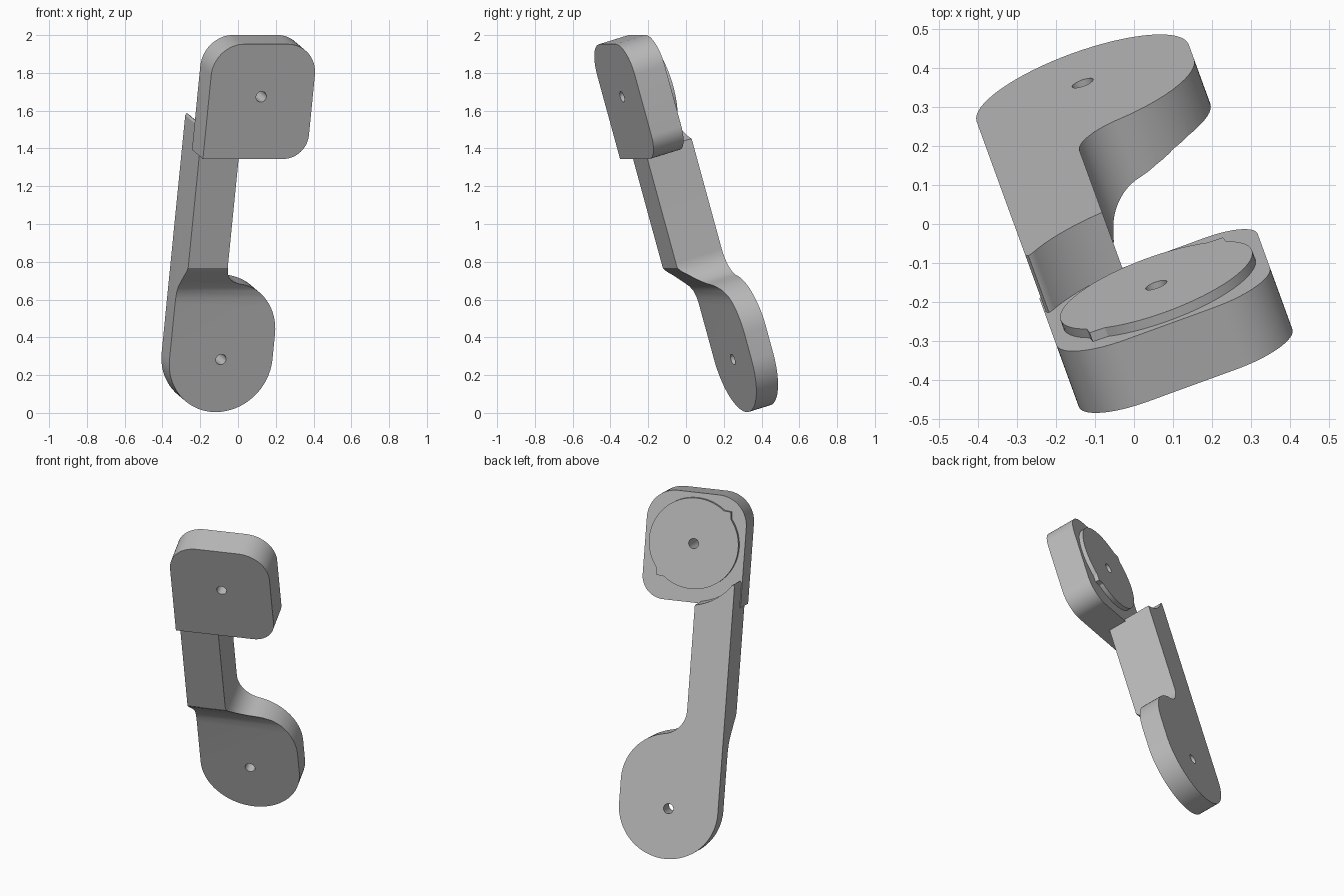
import bpy, bmesh
from math import radians, cos, sin, pi
from mathutils import Vector

cube = bpy.data.objects.get("Cube")
if cube:
    bpy.data.objects.remove(cube, do_unlink=True)

grey = bpy.data.materials.new("plain_grey")
grey.use_nodes = True
colour = (0.5, 0.5, 0.5, 1)
grey.diffuse_color = colour
grey.node_tree.nodes["Principled BSDF"].inputs["Base Color"].default_value = colour

TILT = (radians(16.2), 0, radians(20))   # whole bracket leans and turns
LOW, HIGH = 0.198, 1.7075                # hole heights along the bracket
HALF = 0.29                              # half width


def arc(cx, cz, r, start, end, steps=16):
    angles = [radians(start + (end - start) * i / steps) for i in range(steps + 1)]
    return [(cx + r * cos(t), cz + r * sin(t)) for t in angles]


def prism(name, outline, lo, hi, along="y"):
    """Extrude a closed outline along y (x, z outline) or x (y, z outline)."""
    bm = bmesh.new()
    place = (lambda p: (p[0], lo, p[1])) if along == "y" else (lambda p: (lo, p[0], p[1]))
    shift = Vector((0, hi - lo, 0)) if along == "y" else Vector((hi - lo, 0, 0))
    face = bm.faces.new([bm.verts.new(place(p)) for p in outline])
    new = bmesh.ops.extrude_face_region(bm, geom=[face])["geom"]
    bmesh.ops.translate(bm, vec=shift, verts=[v for v in new if isinstance(v, bmesh.types.BMVert)])
    bmesh.ops.recalc_face_normals(bm, faces=bm.faces)
    mesh = bpy.data.meshes.new(name)
    bm.to_mesh(mesh)
    bm.free()
    mesh.materials.append(grey)
    obj = bpy.data.objects.new(name, mesh)
    bpy.context.collection.objects.link(obj)
    return obj


def cut(obj, cutter):
    cutter.hide_render = True
    mod = obj.modifiers.new("cut", "BOOLEAN")
    mod.operation, mod.solver, mod.object = "DIFFERENCE", "EXACT", cutter
    bpy.context.view_layer.objects.active = obj
    bpy.ops.object.modifier_apply(modifier=mod.name)
    bpy.data.objects.remove(cutter, do_unlink=True)


def drill(obj, z):
    cut(obj, prism("hole_cutter", arc(0, z, 0.029, 0, 345, 23), 0, 0.6))


# Arm with rounded foot, inner fillet and scooped top
arm_outline = (
    arc(0, LOW, HALF, 180, 360, 32)
    + arc(0, 0.34, HALF, 0, 79.1)
    + arc(0.083, 0.772, 0.15, 259.1, 180)[1:]
    + arc(0, HIGH, 0.335, 258.5, 215)
    + [(-0.283, 1.52), (-HALF, 1.508)]
)
arm = prism("arm_and_foot", arm_outline, 0.19, 0.459)

# Thin the foot from the front with a curved step
step = [(0.05, -0.3), (0.332, -0.3), (0.332, 0.5), (0.330, 0.54), (0.322, 0.58),
        (0.306, 0.61), (0.28, 0.64), (0.235, 0.69), (0.205, 0.72), (0.185, 0.75), (0.05, 0.75)]
cut(arm, prism("step_cutter", step, -0.6, 0.6, "x"))
drill(arm, LOW)

# Head block, three rounded corners and one square
top, bottom, r, r2 = HIGH + HALF, 1.365, 0.17, 0.13
head_outline = (
    [(-0.294, bottom)]
    + arc(HALF - r2, bottom + r2, r2, 270, 360)
    + arc(HALF - r, top - r, r, 0, 90)
    + arc(-0.294 + r, top - r, r, 90, 180)
)
head = prism("head_block", head_outline, 0.121, 0.297)
drill(head, HIGH)

# Raised round boss with two small pointed teeth
boss_outline = []
for side in (135, 315):
    boss_outline += arc(0, HIGH, 0.287, side, side, 1)[:1]
    boss_outline += arc(0, HIGH, 0.262, side + 7, side + 173, 30)
boss = prism("round_boss", boss_outline, 0.28, 0.322)
drill(boss, HIGH)

for part in (arm, head, boss):
    part.rotation_euler = TILT
    bpy.ops.object.select_all(action="DESELECT")
    part.select_set(True)
    bpy.context.view_layer.objects.active = part
    bpy.ops.object.shade_smooth_by_angle(angle=radians(30))
